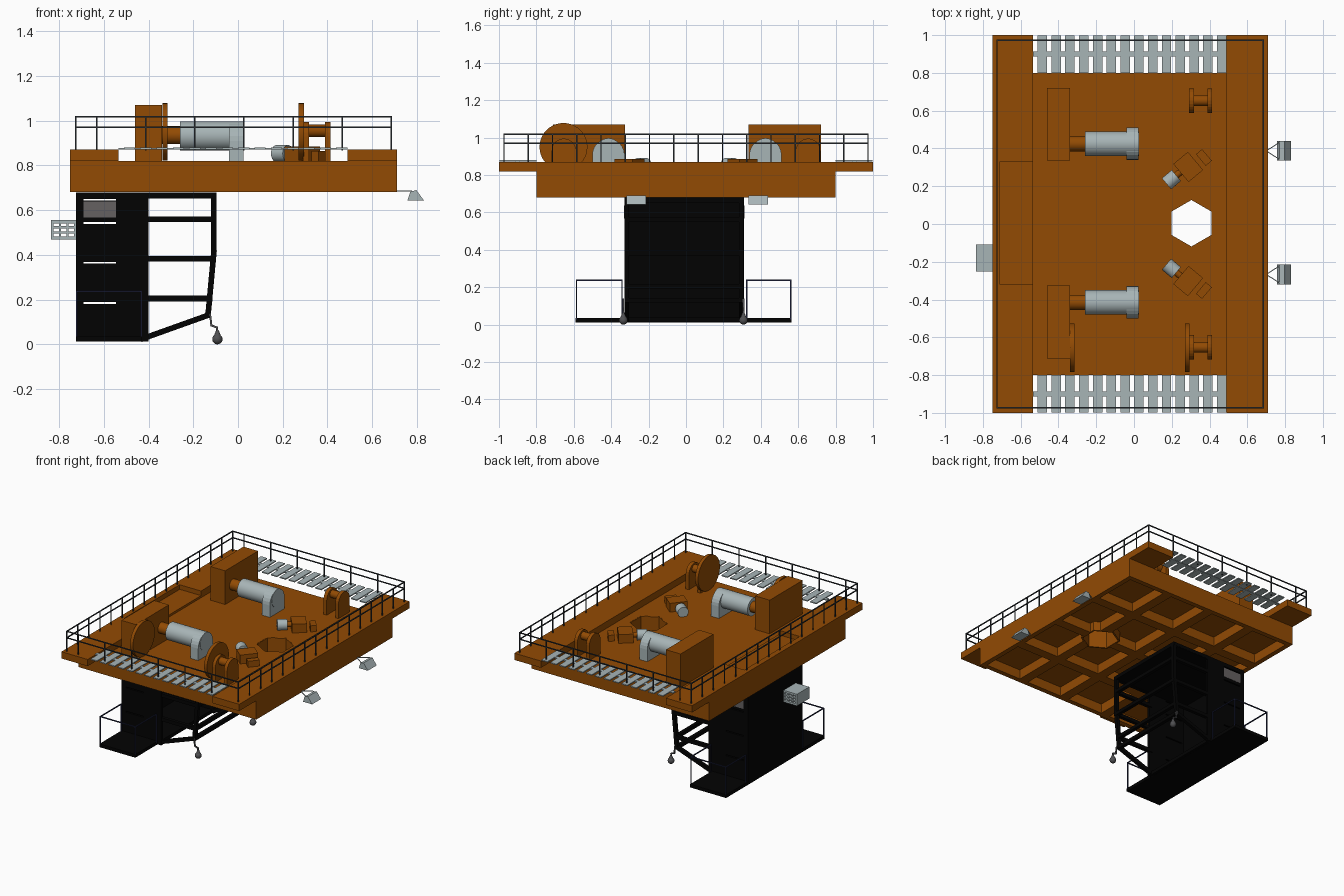
import bpy, bmesh, math
from mathutils import Vector, Matrix

if "Cube" in bpy.data.objects:
    bpy.data.objects.remove(bpy.data.objects["Cube"])


def mat(name, r, g, b):
    m = bpy.data.materials.new(name)
    m.diffuse_color = (r, g, b, 1)
    m.use_nodes = True
    m.node_tree.nodes["Principled BSDF"].inputs["Base Color"].default_value = m.diffuse_color
    return m


ORANGE = mat("rust_orange", 0.29, 0.07, 0.001)
GREY = mat("pale_grey", 0.39, 0.46, 0.47)
BLACK = mat("black", 0.0008, 0.0008, 0.0008)
RAIL = mat("rail_slate", 0.028, 0.034, 0.04)
NAVY = mat("navy", 0.016, 0.02, 0.06)
STEEL = mat("dark_steel", 0.08, 0.08, 0.085)
PANEL = mat("panel_grey", 0.13, 0.12, 0.12)


def finish(name, bm, m, smooth=False):
    bmesh.ops.recalc_face_normals(bm, faces=bm.faces)
    me = bpy.data.meshes.new(name)
    bm.to_mesh(me)
    bm.free()
    me.materials.append(m)
    ob = bpy.data.objects.new(name, me)
    bpy.context.collection.objects.link(ob)
    if smooth:
        bpy.context.view_layer.objects.active = ob
        bpy.ops.object.select_all(action='DESELECT')
        ob.select_set(True)
        bpy.ops.object.shade_smooth_by_angle(angle=math.radians(35))
    return ob


def add_box(bm, x0, x1, y0, y1, z0, z1, rot=Matrix()):
    c = Vector(((x0 + x1) / 2, (y0 + y1) / 2, (z0 + z1) / 2))
    s = Matrix.Diagonal((x1 - x0, y1 - y0, z1 - z0, 1))
    bmesh.ops.create_cube(bm, size=1, matrix=Matrix.Translation(c) @ rot @ s)


def boxes(name, items, m):
    bm = bmesh.new()
    for b in items:
        add_box(bm, *b)
    return finish(name, bm, m)


def bars(name, segs, w, m):
    """Square bars between pairs of points."""
    bm = bmesh.new()
    for a, b in segs:
        a, b = Vector(a), Vector(b)
        q = (b - a).to_track_quat('Z', 'Y').to_matrix().to_4x4()
        s = Matrix.Diagonal((w, w, (b - a).length + w * 0.9, 1))
        bmesh.ops.create_cube(bm, size=1, matrix=Matrix.Translation((a + b) / 2) @ q @ s)
    return finish(name, bm, m)


def rod(name, a, b, r, m, n=32, r2=None):
    a, b = Vector(a), Vector(b)
    bm = bmesh.new()
    q = (b - a).to_track_quat('Z', 'Y').to_matrix().to_4x4()
    bmesh.ops.create_cone(bm, cap_ends=True, segments=n, radius1=r, radius2=r if r2 is None else r2,
                          depth=(b - a).length, matrix=Matrix.Translation((a + b) / 2) @ q)
    return finish(name, bm, m, n > 8)


def prism(name, pts, axis, lo, hi, m):
    """Extrude a 2D profile along x (pts y,z), y (pts x,z) or z (pts x,y)."""
    put = {'X': lambda p: (lo, *p), 'Y': lambda p: (p[0], lo, p[1]), 'Z': lambda p: (*p, lo)}[axis]
    bm = bmesh.new()
    f = bm.faces.new([bm.verts.new(put(p)) for p in pts])
    ext = bmesh.ops.extrude_face_region(bm, geom=[f])['geom']
    d = Vector([(hi - lo) if axis == a else 0 for a in 'XYZ'])
    bmesh.ops.translate(bm, verts=[v for v in ext if isinstance(v, bmesh.types.BMVert)], vec=d)
    return finish(name, bm, m)


def arch(c, r, zc):
    """Round-topped profile standing on the deck."""
    return [(c - r, 0.815), (c + r, 0.815)] + [
        (c + r * math.cos(k * math.pi / 12), zc + r * math.sin(k * math.pi / 12)) for k in range(13)]


def cut(ob, cutter):
    md = ob.modifiers.new("cut", 'BOOLEAN')
    md.operation, md.solver, md.object = 'DIFFERENCE', 'EXACT', cutter
    bpy.context.view_layer.objects.active = ob
    bpy.ops.object.modifier_apply(modifier=md.name)
    bpy.data.objects.remove(cutter)


def hexagon(r):
    return [(0.304 + r * math.sin(k * math.pi / 3), 0.004 + r * math.cos(k * math.pi / 3)) for k in range(6)]


# deck with coffered underside and hexagonal opening
deck = boxes("deck", [(-0.75, 0.71, -0.8, 0.8, 0.68, 0.82)], ORANGE)
px, py, rib = 1.46 / 4, 1.6 / 4, 0.036
cut(deck, boxes("coffers", [(-0.75 + i * px + rib, -0.75 + (i + 1) * px - rib,
                             -0.8 + j * py + rib, -0.8 + (j + 1) * py - rib, 0.6, 0.75)
                            for i in range(4) for j in range(4)], ORANGE))
cut(deck, prism("hex_cutter", hexagon(0.128), 'Z', 0.6, 0.9, ORANGE))
collar = prism("hex_collar", hexagon(0.136), 'Z', 0.681, 0.819, ORANGE)
cut(collar, prism("hex_cutter", hexagon(0.123), 'Z', 0.6, 0.9, ORANGE))

# end beams, the left one with a shallow hatch notch
left = boxes("left_beam", [(-0.75, -0.535, -1, 1, 0.82, 0.87)], ORANGE)
cut(left, boxes("notch", [(-0.71, -0.5, -0.32, 0.33, 0.836, 0.9)], ORANGE))
boxes("right_beam", [(0.49, 0.71, -1, 1, 0.82, 0.87)], ORANGE)

# slatted walkways
for s, n in ((1, "back"), (-1, "front")):
    items = [(-0.51 + k * 0.073, -0.46 + k * 0.073, *sorted((s * 0.8, s * 0.998)), 0.872, 0.88) for k in range(14)]
    items.append((-0.535, 0.49, *sorted((s * 0.888, s * 0.914)), 0.87, 0.878))
    boxes(n + "_walkway", items, GREY)

# perimeter railing
X0, X1, Y = -0.725, 0.685, 0.973
segs = []
for z in (0.97, 1.018):
    for s in (-1, 1):
        segs.append(((X0, s * Y, z), (X1, s * Y, z)))
    for x in (X0, X1):
        segs.append(((x, -Y, z), (x, Y, z)))
posts = [(x, s * Y) for x in [X0] + [X1 - k * 0.2195 for k in range(7)] for s in (-1, 1)]
posts += [(x, -Y + k * 2 * Y / 15) for k in range(1, 15) for x in (X0, X1)]
segs += [((x, y, 0.87), (x, y, 1.016)) for x, y in posts]
bars("deck_railing", segs, 0.0068, RAIL)

# hoist gearboxes, shafts, motors and arched pedestals
for s, n in ((1, "back"), (-1, "front")):
    off = 0.005
    y = s * 0.42 + off
    boxes(n + "_gearbox", [(-0.46, -0.34, *sorted((s * 0.33 + off, s * 0.716 + off)), 0.815, 1.07)], ORANGE)
    rod(n + "_shaft", (-0.345, y, 0.935), (-0.25, y, 0.935), 0.04, ORANGE)
    rod(n + "_motor", (-0.26, y, 0.932), (0.026, y, 0.932), 0.065, GREY)
    prism(n + "_motor_pedestal", arch(y, 0.086, 0.908), 'X', -0.04, 0.024, GREY)
    # bearing stand: two round-topped plates with a hub
    c = s * 0.653
    for x, side in ((0.291, "inner"), (0.388, "outer")):
        prism(n + "_stand_" + side, arch(c, 0.065, 0.93), 'X', x, x + 0.026, ORANGE)
    rod(n + "_stand_hub", (0.30, c, 0.955), (0.40, c, 0.955), 0.028, ORANGE)

# brake discs on the front side
for x, n in ((-0.338, "left"), (0.27, "right")):
    rod(n + "_disc", (x, -0.655, 0.95), (x + 0.024, -0.655, 0.95), 0.128, ORANGE, 40)

# small angled drives beside the hexagonal opening
for s, n in ((1, "back"), (-1, "front")):
    R = Matrix.Rotation(s * math.radians(40), 4, 'Z')
    d = R @ Vector((1, 0, 0))
    p = Vector((0.198, s * 0.235, 0.853))
    rod(n + "_drive_motor", p - d * 0.034, p + d * 0.034, 0.038, GREY, 20)
    rod(n + "_drive_shaft", p + d * 0.03, p + d * 0.09, 0.018, ORANGE, 16)
    bm = bmesh.new()
    for cx, cy, w, l, h in ((0.287, 0.302, 0.1, 0.125, 0.065), (0.37, 0.352, 0.042, 0.08, 0.045)):
        add_box(bm, cx - w / 2, cx + w / 2, s * cy - l / 2, s * cy + l / 2, 0.815, 0.82 + h, R)
    finish(n + "_drive_gearbox", bm, ORANGE)

# cabin rear shell with see-through slots in the side walls
YA, YB = -0.33, 0.31
for y, n in ((YA, "front"), (YB - 0.02, "back")):
    wall = boxes("cabin_" + n + "_wall", [(-0.725, -0.40, y, y + 0.02, 0.012, 0.678)], BLACK)
    cut(wall, boxes("slots", [(-0.69, -0.545, y - 0.1, y + 0.1, z - 0.004, z + 0.004)
                              for z in (0.185, 0.365, 0.543, 0.646)], BLACK))
    yp = y - 0.002 if y < 0 else y + 0.016
    boxes("cabin_" + n + "_panel", [(-0.69, -0.545, yp, yp + 0.006, 0.567, 0.638)], PANEL)
boxes("cabin_back_wall", [(-0.725, -0.705, YA, YB, 0.012, 0.678)], BLACK)
boxes("cabin_roof", [(-0.725, -0.096, YA, YB, 0.655, 0.679)], BLACK)
boxes("cabin_floor", [(-0.725, -0.43, -0.59, 0.565, 0.012, 0.036)], BLACK)

# cabin window frame
segs = []
path = [(-0.41, 0.664), (-0.108, 0.664), (-0.108, 0.41), (-0.134, 0.13), (-0.425, 0.026)]
levels = [(-0.108, 0.56), (-0.11, 0.383), (-0.127, 0.205)]
for y in (YA + 0.014, YB - 0.014):
    segs += [((a[0], y, a[1]), (b[0], y, b[1])) for a, b in zip(path, path[1:])]
    segs += [((-0.41, y, z), (x, y, z)) for x, z in levels]
segs += [((x, YA + 0.014, z), (x, YB - 0.014, z)) for x, z in levels + path[1:2] + path[3:]]
bars("cabin_frame", segs, 0.025, BLACK)

# side balcony rails
for s, yo, yi in ((-1, -0.585, -0.342), (1, 0.56, 0.325)):
    xa, xb, t = -0.72, -0.433, 0.238
    segs = [((xa, yo, t), (xb, yo, t))]
    for x in (xa, xb):
        segs += [((x, yi, t), (x, yo, t)), ((x, yo, 0.03), (x, yo, t)), ((x, yi, 0.03), (x, yi, t))]
    bars("balcony_rail", segs, 0.007, NAVY)

# ventilation unit behind the cabin
vent = boxes("vent_unit", [(-0.836, -0.722, -0.252, -0.108, 0.468, 0.555)], GREY)
cut(vent, boxes("vent_slots", [(-0.825 + i * 0.034, -0.800 + i * 0.034, -0.4, 0.1, z, z + 0.013)
                               for i in range(3) for z in (0.482, 0.505, 0.528)], GREY))

# floodlights on brackets
for y, n in ((0.387, "back"), (-0.267, "front")):
    prism(n + "_floodlight", [(0.757, 0.642), (0.77, 0.682), (0.797, 0.69), (0.832, 0.642)],
          'Y', y - 0.052, y + 0.052, GREY)
    bars(n + "_floodlight_bracket", [((0.70, y, 0.686), (0.775, y + k, 0.686)) for k in (-0.048, 0.048)], 0.005, GREY)

# hanging horns under the cabin front corners
for y, n in ((-0.335, "front"), (0.307, "back")):
    bars(n + "_horn_rod", [((-0.125, y, 0.135), (-0.119, y, 0.085)), ((-0.119, y, 0.085), (-0.094, y, 0.075)),
                           ((-0.094, y, 0.075), (-0.092, y, 0.05))], 0.009, STEEL)
    rod(n + "_horn_neck", (-0.092, y, 0.03), (-0.092, y, 0.065), 0.019, STEEL, 16, 0.005)
    bm = bmesh.new()
    bmesh.ops.create_uvsphere(bm, u_segments=16, v_segments=10, radius=0.023,
                              matrix=Matrix.Translation((-0.092, y, 0.023)))
    finish(n + "_horn_ball", bm, STEEL, True)
